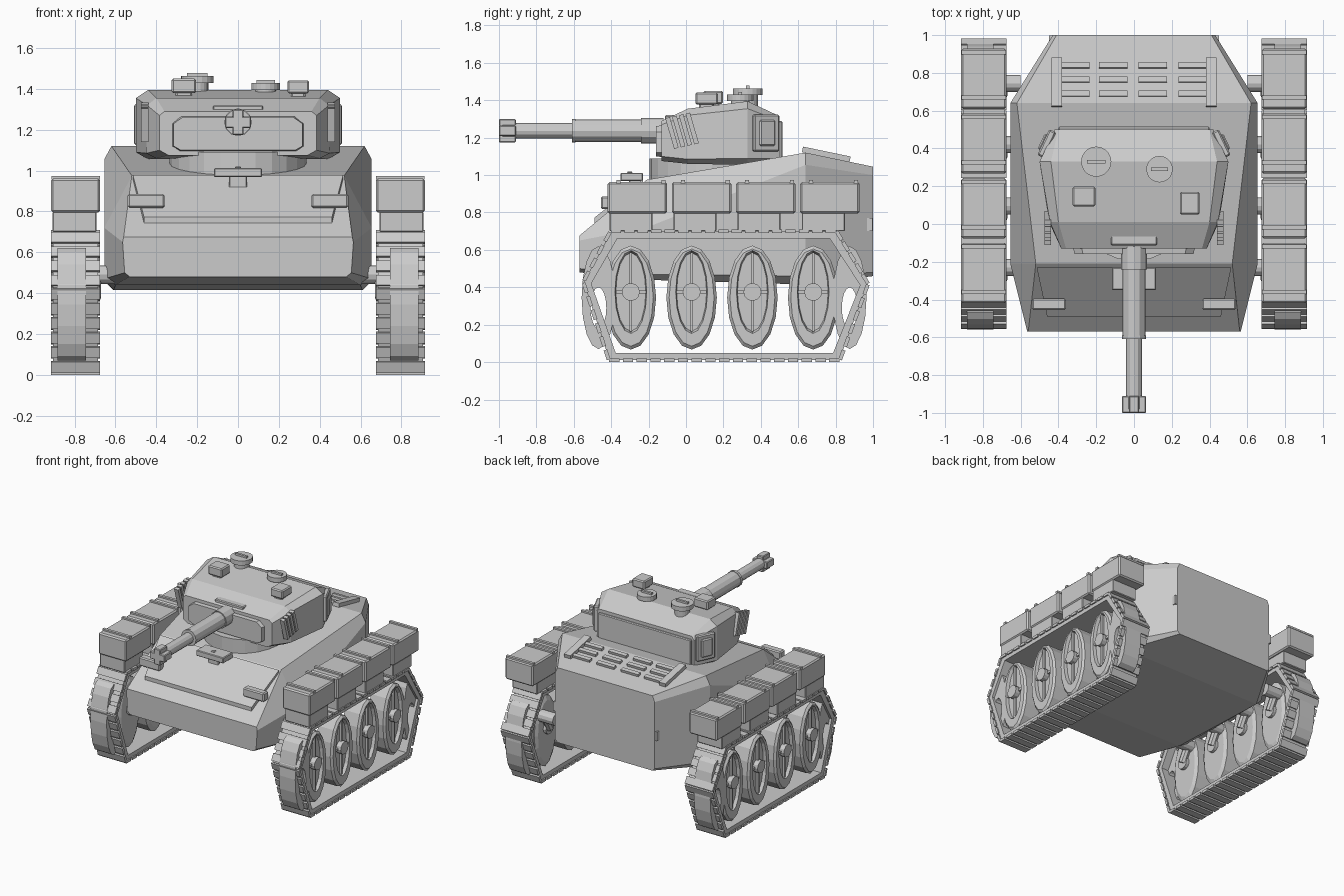
import bpy, bmesh, math
from mathutils import Matrix, Vector

grey = bpy.data.materials.new("armour_grey")
grey.diffuse_color = (0.6, 0.6, 0.6, 1)


def finish(name, bm, mirror=False, bevel=0):
    bmesh.ops.recalc_face_normals(bm, faces=bm.faces[:])
    me = bpy.data.meshes.new(name)
    bm.to_mesh(me)
    bm.free()
    me.materials.append(grey)
    ob = bpy.data.objects.new(name, me)
    bpy.context.collection.objects.link(ob)
    if bevel:
        m = ob.modifiers.new("bevel", 'BEVEL')
        m.width, m.segments = bevel, 1
    if mirror:
        ob.modifiers.new("mirror", 'MIRROR')
    return ob


def boxes(name, items, mirror=False, bevel=0.0):
    # each item: centre, size, optional (x, z) rotation
    bm = bmesh.new()
    for c, s, *r in items:
        rx, rz = r[0] if r else (0, 0)
        mat = (Matrix.Translation(c) @ Matrix.Rotation(rz, 4, 'Z')
               @ Matrix.Rotation(rx, 4, 'X') @ Matrix.Diagonal((*s, 1)))
        bmesh.ops.create_cube(bm, size=1, matrix=mat)
    return finish(name, bm, mirror, bevel)


def cylinders(name, items, mirror=False, sides=16):
    # each item: start point, end point, radius
    bm = bmesh.new()
    for a, b, r in items:
        a, b = Vector(a), Vector(b)
        rot = (b - a).to_track_quat('Z', 'Y').to_matrix().to_4x4()
        bmesh.ops.create_cone(bm, cap_ends=True, segments=sides, radius1=r, radius2=r,
                              depth=(b - a).length,
                              matrix=Matrix.Translation((a + b) / 2) @ rot)
    return finish(name, bm, mirror)


def loft(name, groups, mirror=False, closed=False):
    # each group is a stack of point rings skinned together
    bm = bmesh.new()
    for rings in groups:
        vs = [[bm.verts.new(p) for p in ring] for ring in rings]
        n, k = len(vs[0]), len(vs)
        for i in range(k if closed else k - 1):
            a, b = vs[i], vs[(i + 1) % k]
            for j in range(n):
                bm.faces.new((a[j], a[(j + 1) % n], b[(j + 1) % n], b[j]))
        if not closed:
            bm.faces.new(vs[0])
            bm.faces.new(vs[-1])
    return finish(name, bm, mirror)


def section(y, *half):
    # symmetric cross-section from its right half
    return [(x, y, z) for x, z in half] + [(-x, y, z) for x, z in reversed(half)]


def oval(x, cy, cz, ry, rz, n=16):
    return [(x, cy + ry * math.cos(2 * math.pi * i / n),
             cz + rz * math.sin(2 * math.pi * i / n)) for i in range(n)]


# Hull
loft("hull", [[
    section(-0.57, (0.53, 0.48), (0.555, 0.50), (0.565, 0.65), (0.56, 0.676)),
    section(-0.21, (0.60, 0.44), (0.655, 0.47), (0.655, 0.72), (0.52, 0.975)),
    section(0.64, (0.61, 0.415), (0.655, 0.46), (0.655, 1.055), (0.62, 1.12)),
    section(1.0, (0.41, 0.46), (0.43, 0.48), (0.43, 1.0), (0.41, 1.045))]])
loft("glacis_plate", [[
    section(-0.49, (0.46, 0.70), (0.46, 0.772)),
    section(-0.23, (0.515, 0.90), (0.515, 0.978))]])
boxes("headlight", [((0.45, -0.425, 0.852), (0.18, 0.06, 0.068))], True, 0.008)
boxes("driver_sight", [((0, -0.29, 0.99), (0.235, 0.12, 0.045)),
                       ((0, -0.27, 0.93), (0.09, 0.07, 0.10)),
                       ((0, -0.30, 1.015), (0.03, 0.03, 0.01))], False, 0.006)

# Engine deck grilles and rails, following the rear slope
slope = math.atan2(-0.075, 0.36)
deck = lambda y: 1.12 - 0.075 * (y - 0.64) / 0.36
boxes("deck_grille", [((x, y, deck(y) + 0.008), (0.15, 0.03, 0.024), (slope, 0))
                      for x in (-0.31, -0.11, 0.10, 0.31) for y in (0.69, 0.765, 0.84)])
boxes("deck_rail", [((0.41, 0.75, deck(0.75) + 0.014), (0.055, 0.26, 0.03), (slope, 0))], True)
boxes("rear_hook", [((0.435, 0.98, 0.735), (0.03, 0.035, 0.07))], True)

# Turret
cylinders("turret_ring", [((0, 0.14, 0.93), (0, 0.14, 1.09), 0.335)], sides=24)
loft("turret", [[
    section(-0.13, (0.34, 1.075), (0.385, 1.10), (0.385, 1.27), (0.36, 1.29)),
    section(0.01, (0.40, 1.06), (0.45, 1.085), (0.445, 1.32), (0.40, 1.355)),
    section(0.33, (0.44, 1.055), (0.50, 1.09), (0.50, 1.355), (0.44, 1.395)),
    section(0.50, (0.38, 1.07), (0.42, 1.09), (0.42, 1.29), (0.40, 1.315))]])
loft("gun_mantlet", [[
    section(-0.11, (0.29, 1.095), (0.325, 1.12), (0.325, 1.23), (0.28, 1.268)),
    section(-0.16, (0.28, 1.10), (0.315, 1.12), (0.315, 1.23), (0.27, 1.262))]])
boxes("mantlet_hood", [((0, -0.07, 1.30), (0.245, 0.085, 0.04))], False, 0.006)
boxes("turret_rear_plate", [((0, 0.50, 1.19), (0.80, 0.03, 0.20))], False, 0.006)
taper = math.atan2(0.08, 0.17)
boxes("turret_side_box", [((0.462, 0.425, 1.225), (0.04, 0.15, 0.20), (0, taper)),
                          ((0.478, 0.432, 1.225), (0.03, 0.09, 0.14), (0, taper))], True, 0.008)
boxes("smoke_launcher", [((0.457, -0.075 + 0.036 * i, 1.225 + 0.008 * i),
                          (0.035, 0.025, 0.17), (0.28, 0)) for i in range(4)], True)

# Roof hatches and sights
cylinders("left_hatch", [((-0.2, 0.33, 1.37), (-0.2, 0.33, 1.43), 0.055),
                         ((-0.2, 0.33, 1.428), (-0.2, 0.33, 1.463), 0.08)], sides=20)
cylinders("right_hatch", [((0.135, 0.29, 1.35), (0.135, 0.29, 1.40), 0.05),
                          ((0.135, 0.29, 1.395), (0.135, 0.29, 1.43), 0.07)], sides=20)
boxes("hatch_handle", [((-0.2, 0.33, 1.468), (0.10, 0.018, 0.02)),
                       ((0.135, 0.29, 1.434), (0.09, 0.018, 0.02))])
boxes("roof_sight", [((-0.265, 0.145, 1.415), (0.12, 0.105, 0.07)),
                     ((0.295, 0.11, 1.41), (0.105, 0.12, 0.065)),
                     ((-0.265, 0.145, 1.375), (0.08, 0.07, 0.05)),
                     ((0.295, 0.11, 1.375), (0.07, 0.08, 0.05))], False, 0.008)

# Gun along the front axis
gz = 1.237
cylinders("gun_barrel", [((0, -0.24, gz), (0, -0.12, gz), 0.068),
                         ((0, -0.60, gz), (0, -0.15, gz), 0.06),
                         ((0, -0.61, gz), (0, -0.59, gz), 0.064),
                         ((0, -0.98, gz), (0, -0.58, gz), 0.042)], sides=12)
boxes("muzzle_brake", [((0, -0.955, gz), (0.128, 0.09, 0.055)),
                       ((0, -0.955, gz), (0.055, 0.09, 0.125))], False, 0.005)

# Track band with separate pads
path = [(-0.42, 0.0), (0.83, 0.0), (0.985, 0.42), (0.81, 0.71), (-0.41, 0.71), (-0.56, 0.43)]
tx = 0.795


def band(x, d):
    return [(x, 0.21 + (y - 0.21) * (1 - d / 0.72), 0.36 + (z - 0.36) * (1 - d / 0.36))
            for y, z in path]


loft("track_band", [[band(tx - 0.11, 0.012), band(tx + 0.11, 0.012),
                     band(tx + 0.11, 0.05), band(tx - 0.11, 0.05)]], True, True)
pads = []
for (ay, az), (by, bz) in zip(path, path[1:] + path[:1]):
    length = math.hypot(by - ay, bz - az)
    dy, dz = (by - ay) / length, (bz - az) / length
    n = round(length / 0.073)
    for i in range(n):
        t = length * (i + 0.5) / n
        pads.append(((tx, ay + dy * t - dz * 0.01, az + dz * t + dy * 0.01),
                     (0.24, 0.055, 0.02), (math.atan2(dz, dy), 0)))
boxes("track_pads", pads, True)

# Road wheels: tall ovals with a dished face, cross spokes and hub
wheel_y = [-0.295 + 0.325 * i for i in range(4)]
wz = 0.345
loft("road_wheels", [[oval(0.725, y, wz, 0.11, 0.24), oval(0.74, y, wz, 0.135, 0.278),
                      oval(0.87, y, wz, 0.135, 0.278), oval(0.885, y, wz, 0.12, 0.26),
                      oval(0.885, y, 0.375, 0.085, 0.222), oval(0.86, y, 0.375, 0.08, 0.21)]
                     for y in wheel_y], True)
boxes("wheel_spokes", [s for y in wheel_y for s in (
    ((0.862, y, 0.375), (0.03, 0.014, 0.42)), ((0.862, y, 0.375), (0.03, 0.16, 0.018)))], True)
cylinders("wheel_hubs", [((0.70, y, 0.375), (0.90, y, 0.375), 0.048) for y in wheel_y], True, 12)
loft("end_wheels", [[oval(0.745, y, 0.345, 0.09, 0.275), oval(0.885, y, 0.345, 0.09, 0.275),
                     oval(0.885, y, 0.29, 0.042, 0.11), oval(0.745, y, 0.29, 0.042, 0.11)]
                    for y in (-0.468, 0.875)], True, True)

# Suspension: hull stubs and swing arms
cylinders("axle_stubs", [((0.60, y + 0.065, 0.49), (0.73, y + 0.065, 0.49), 0.045)
                         for y in wheel_y], True, 12)
cylinders("swing_arms", [((0.70, y + 0.065, 0.49), (0.70, y, 0.375), 0.03)
                         for y in wheel_y], True, 8)

# Stowage boxes over the tracks
box_y = [-0.26 + 0.343 * i for i in range(4)]
boxes("stowage_boxes", [((tx, y, 0.878), (0.24, 0.318, 0.168)) for y in box_y], True, 0.01)
boxes("stowage_brackets", [((tx + 0.005, y - 0.035, 0.75), (0.215, 0.23, 0.10))
                           for y in box_y], True, 0.005)
boxes("stowage_straps", [((tx, y + d, 0.965), (0.236, 0.022, 0.018))
                         for y in box_y for d in (-0.10, 0.14)], True)
